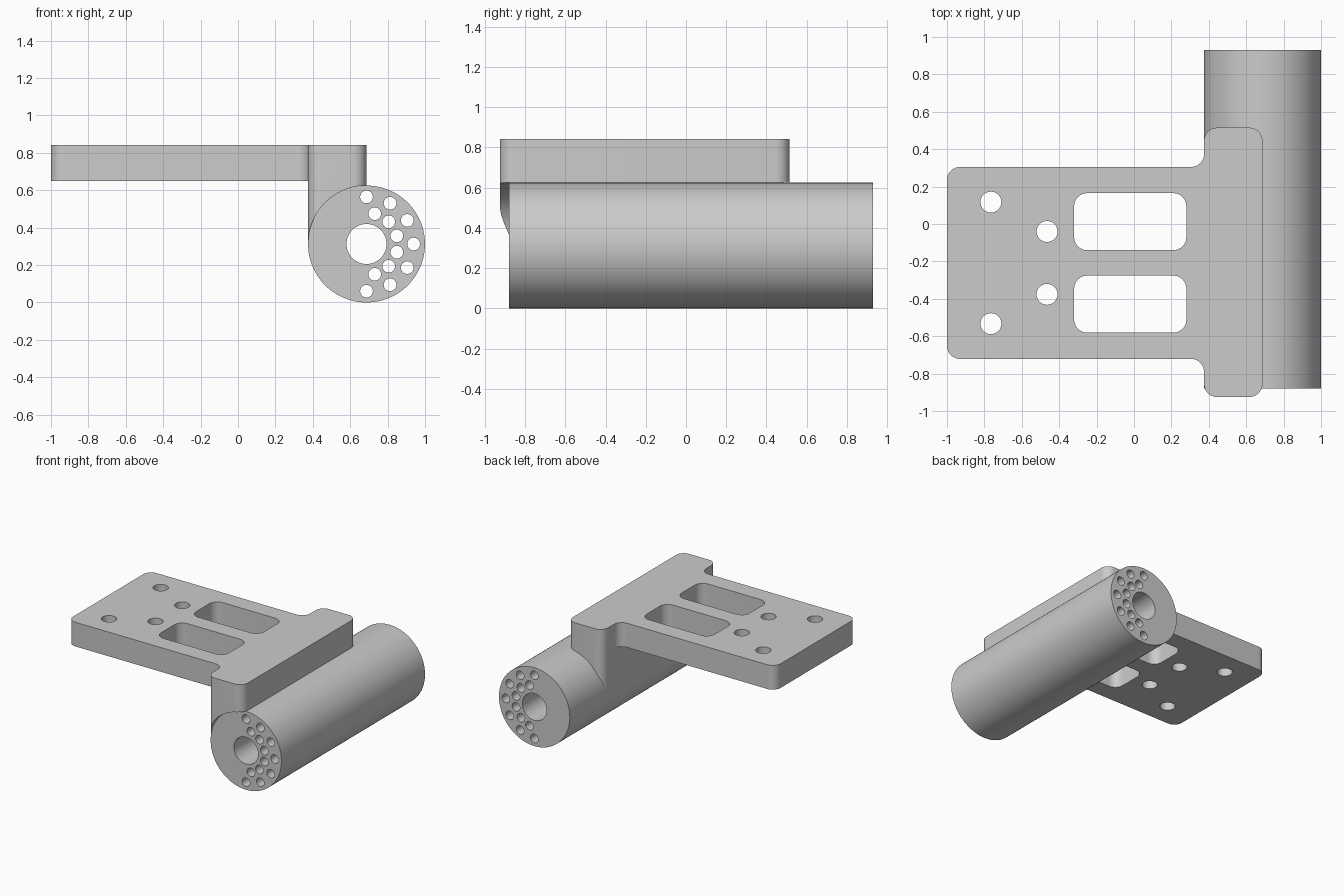
import bpy, bmesh
from math import sin, cos, pi, radians
from mathutils import Matrix, Vector

if "Cube" in bpy.data.objects:
    bpy.data.objects.remove(bpy.data.objects["Cube"])

grey = bpy.data.materials.new("plain_grey")
grey.use_nodes = True
colour = (0.6, 0.6, 0.6, 1)
grey.diffuse_color = colour
grey.node_tree.nodes["Principled BSDF"].inputs["Base Color"].default_value = colour


def arc(cx, cy, r, start, end, steps):
    return [(cx + r * cos(radians(start + (end - start) * i / steps)),
             cy + r * sin(radians(start + (end - start) * i / steps))) for i in range(steps + 1)]


def circle(cx, cy, r, steps=32):
    return arc(cx, cy, r, 0, 360, steps)[:-1]


def rounded_rect(x0, x1, y0, y1, r):
    corners = [(x1 - r, y1 - r), (x0 + r, y1 - r), (x0 + r, y0 + r), (x1 - r, y0 + r)]
    return [p for i, (x, y) in enumerate(corners) for p in arc(x, y, r, 90 * i, 90 * i + 90, 10)]


def prism(name, outlines, low, high, along_y=False):
    """Extrude closed outlines along z, or along y for (x, z) outlines."""
    bm = bmesh.new()
    for outline in outlines:
        face = bm.faces.new([bm.verts.new((x, y, low)) for x, y in outline])
        top = bmesh.ops.extrude_face_region(bm, geom=[face])["geom"]
        verts = [v for v in top if isinstance(v, bmesh.types.BMVert)]
        bmesh.ops.translate(bm, verts=verts, vec=Vector((0, 0, high - low)))
    if along_y:
        bm.transform(Matrix(((1, 0, 0, 0), (0, 0, 1, 0), (0, 1, 0, 0), (0, 0, 0, 1))))
    bmesh.ops.recalc_face_normals(bm, faces=bm.faces)
    mesh = bpy.data.meshes.new(name)
    bm.to_mesh(mesh)
    bm.free()
    mesh.materials.append(grey)
    obj = bpy.data.objects.new(name, mesh)
    bpy.context.collection.objects.link(obj)
    return obj


def select(obj):
    bpy.ops.object.select_all(action='DESELECT')
    obj.select_set(True)
    bpy.context.view_layer.objects.active = obj


def combine(obj, other, operation):
    mod = obj.modifiers.new("combine", 'BOOLEAN')
    mod.operation, mod.solver, mod.object = operation, 'EXACT', other
    select(obj)
    bpy.ops.object.modifier_apply(modifier=mod.name)
    bpy.data.objects.remove(other)


# Shared dimensions
AX, R = 0.687, 0.3125          # tube axis x, tube radius (also axis height)
WALL = AX - R                  # side wall of the web
TOP, UNDER = 0.843, 0.65       # plate faces
MID, HALF = -0.208, 0.513      # plate centre line in y and half width
F = 0.07                       # corner and fillet radius

# Tube with a central bore and two half rings of small holes
tube = prism("tube", [circle(AX, R, R, 96)], -0.88, 0.93, True)
bores = [circle(AX, R, 0.107, 48)]
for ring, angles in ((0.252, range(-90, 91, 30)), (0.168, range(-75, 76, 30))):
    bores += [circle(AX + ring * cos(radians(a)), R + ring * sin(radians(a)), 0.034, 24) for a in angles]
combine(tube, prism("bore_cutter", bores, -1.2, 1.2, True), 'DIFFERENCE')

# Web that drops from the plate onto the tube
bracket = prism("mounting_bracket", [rounded_rect(WALL, AX, -0.925, 0.515, F)], R, TOP)
combine(bracket, prism("tube_cutter", [circle(AX, R, R, 96)], -1.2, 1.2, True), 'DIFFERENCE')

# Plate outline: rounded free corners, concave fillets into the web
upper = arc(WALL - F, HALF + F, F, 0, -90, 10) + arc(F - 1, HALF - F, F, 90, 180, 10)
lower = [(x, -y) for x, y in reversed(upper)]
inside = WALL + 0.12
outline = [(inside, HALF + F)] + upper + lower + [(inside, -HALF - F)]
plate = prism("plate", [[(x, y + MID) for x, y in outline]], UNDER, TOP)
combine(bracket, plate, 'UNION')

# Windows and bolt holes, mirrored about the plate centre line
openings = []
for side in (-1, 1):
    ends = sorted((MID + side * 0.068, MID + side * 0.373))
    openings.append(rounded_rect(-0.32, 0.28, *ends, F))
    openings += [circle(x, MID + side * off, 0.056) for x, off in ((-0.765, 0.325), (-0.465, 0.168))]
combine(bracket, prism("opening_cutter", openings, UNDER - 0.1, TOP + 0.1), 'DIFFERENCE')

# Smooth curved walls, keep edges crisp
for obj in (tube, bracket):
    select(obj)
    bpy.ops.object.shade_smooth_by_angle(angle=radians(30))
